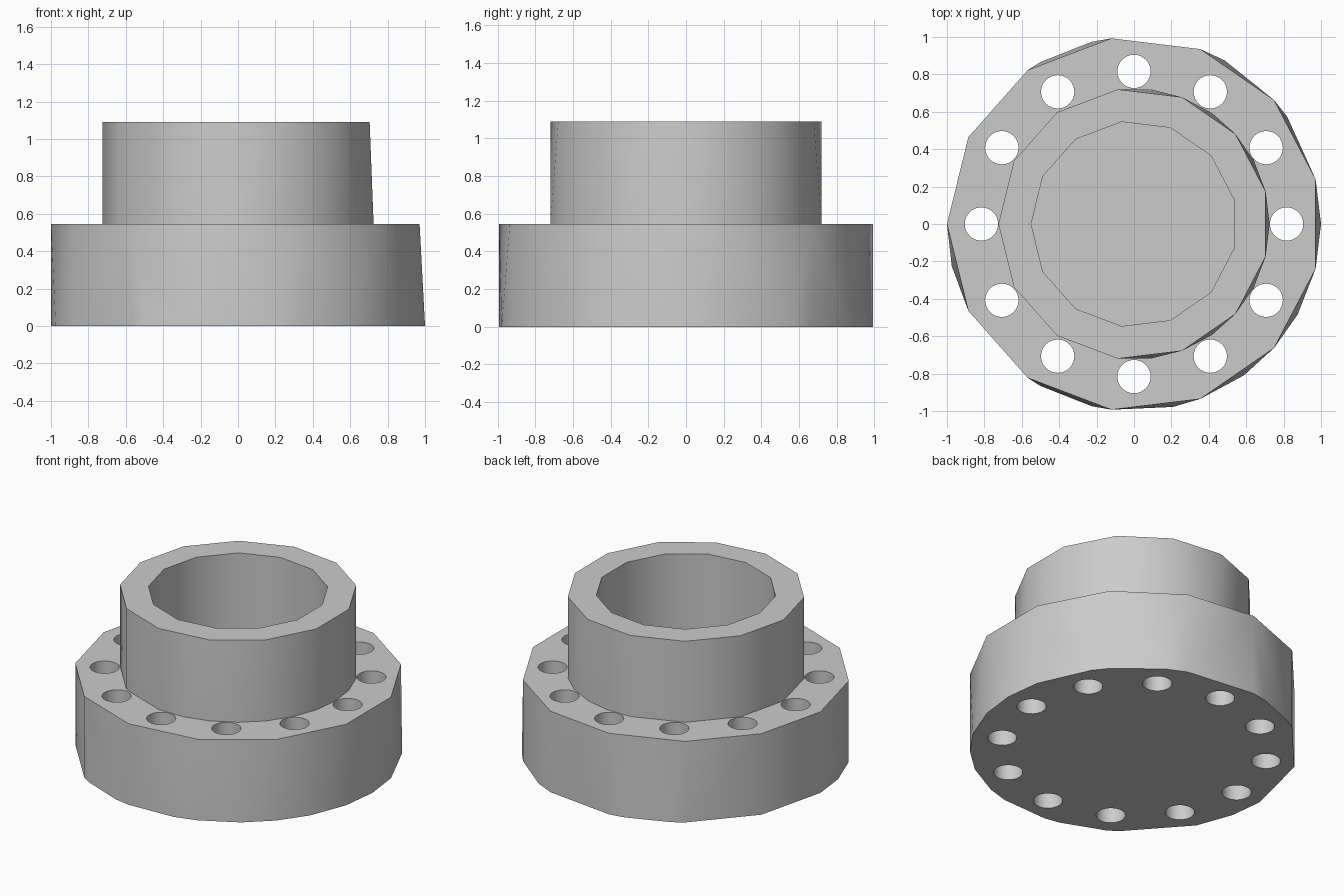
import bpy, bmesh
from math import radians, cos, sin, pi

if "Cube" in bpy.data.objects:
    bpy.data.objects.remove(bpy.data.objects["Cube"], do_unlink=True)

SIDES = 13
STEP = 360 / SIDES
FLANGE_TOP, HUB_TOP = 0.545, 1.09

steel = bpy.data.materials.new("steel grey")
steel.use_nodes = True
steel.diffuse_color = (0.6, 0.6, 0.6, 1)
steel.node_tree.nodes["Principled BSDF"].inputs["Base Color"].default_value = (0.6, 0.6, 0.6, 1)


def vert(bm, radius, angle, z):
    a = radians(angle)
    return bm.verts.new((radius * cos(a), radius * sin(a), z))


def faceted_wall(bm, radius, z0, z1, extras=()):
    """Wall with a 13-sided top; extra corners round out the bottom edge."""
    corners = [180 + i * STEP for i in range(SIDES)]
    top = [vert(bm, radius, a, z1) for a in corners]
    angles = sorted(corners + [180 + (e - 180) % 360 for e in extras])
    bottom = [vert(bm, radius, a, z0) for a in angles]
    for i in range(SIDES):
        first = angles.index(corners[i])
        last = angles.index(corners[i + 1]) if i + 1 < SIDES else len(angles)
        t0, t1 = top[i], top[(i + 1) % SIDES]
        run = [bottom[j % len(bottom)] for j in range(first, last + 1)]
        if len(run) == 2:
            bm.faces.new((run[0], run[1], t1, t0))
            continue
        # fan the first half to one top corner, the rest to the other
        mid = len(run) // 2
        for j in range(len(run) - 1):
            bm.faces.new((run[j], run[j + 1], t0 if j < mid else t1))
        bm.faces.new((t0, run[mid], t1))
    return top, bottom


def finish(bm, name):
    bmesh.ops.recalc_face_normals(bm, faces=bm.faces)
    mesh = bpy.data.meshes.new(name)
    bm.to_mesh(mesh)
    bm.free()
    mesh.materials.append(steel)
    obj = bpy.data.objects.new(name, mesh)
    bpy.context.collection.objects.link(obj)
    return obj


def select(obj):
    bpy.ops.object.select_all(action='DESELECT')
    obj.select_set(True)
    bpy.context.view_layer.objects.active = obj


# Flange disc
bm = bmesh.new()
top, bottom = faceted_wall(bm, 1.0, 0, FLANGE_TOP,
                           (0, 35, 61, 103, 120, -29, -54, -78, -103, -120, -167))
bm.faces.new(top)
bm.faces.new(bottom)
flange = finish(bm, "flange")

# Ring of bolt holes through the flange
bm = bmesh.new()
for i in range(12):
    a = i * pi / 6
    new = bmesh.ops.create_cone(bm, cap_ends=True, segments=32, radius1=0.089,
                                radius2=0.089, depth=1)["verts"]
    bmesh.ops.translate(bm, verts=new, vec=(0.816 * cos(a), 0.816 * sin(a), 0.3))
cutter = finish(bm, "bolt_hole_cutter")
cutter.hide_render = True
cut = flange.modifiers.new("bolt_holes", 'BOOLEAN')
cut.operation = 'DIFFERENCE'
cut.solver = 'EXACT'
cut.object = cutter
select(flange)
bpy.ops.object.modifier_apply(modifier=cut.name)
bpy.data.objects.remove(cutter, do_unlink=True)

# Hollow hub standing on the flange
bm = bmesh.new()
outer, outer_base = faceted_wall(bm, 0.725, FLANGE_TOP, HUB_TOP,
                                 (0, 28, 55, 83, -28, -55, -83))
inner, inner_base = faceted_wall(bm, 0.55, FLANGE_TOP, HUB_TOP)
for i in range(SIDES):
    k = (i + 1) % SIDES
    bm.faces.new((outer[i], outer[k], inner[k], inner[i]))
hub = finish(bm, "hub")

for part in (flange, hub):
    select(part)
    bpy.ops.object.shade_smooth_by_angle(angle=radians(30))
